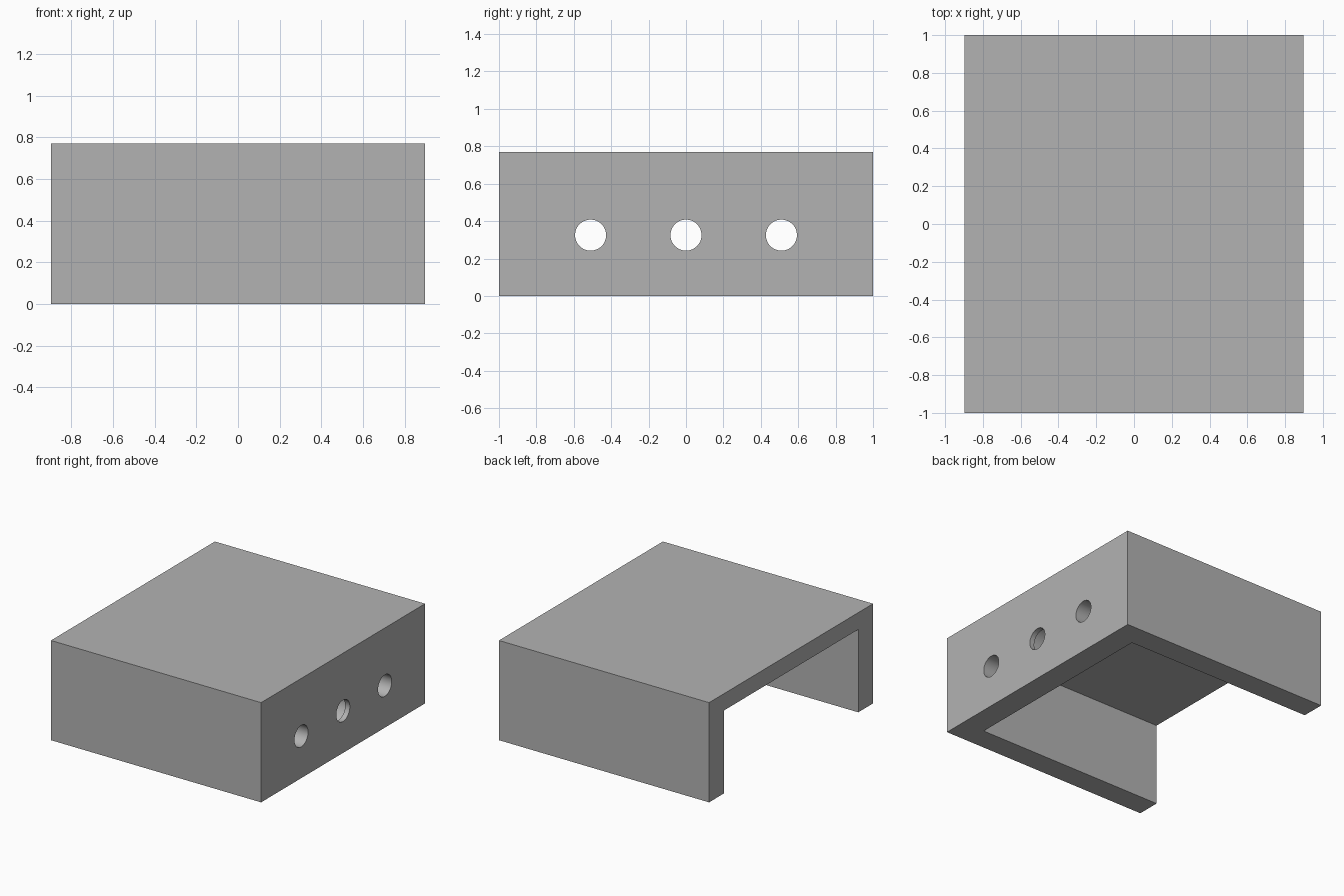
import bpy
import math

if "Cube" in bpy.data.objects:
    bpy.data.objects.remove(bpy.data.objects["Cube"], do_unlink=True)

WIDTH, DEPTH, HEIGHT = 1.795, 2.0, 0.77
WALL, SIDE_WALL, ROOF = 0.18, 0.19, 0.13
HOLE_R, HOLE_Z, HOLE_GAP = 0.083, 0.325, 0.51

grey = bpy.data.materials.new("plain grey")
grey.use_nodes = True
colour = (0.45, 0.45, 0.45, 1)
grey.diffuse_color = colour
grey.node_tree.nodes["Principled BSDF"].inputs["Base Color"].default_value = colour


def box(name, low, high):
    """Box spanning two opposite corners."""
    centre = [(a + b) / 2 for a, b in zip(low, high)]
    bpy.ops.mesh.primitive_cube_add(size=1, location=centre)
    obj = bpy.context.object
    obj.name = name
    obj.scale = [b - a for a, b in zip(low, high)]
    bpy.ops.object.transform_apply(location=True, rotation=False, scale=True)
    obj.data.materials.append(grey)
    return obj


def bore(name, radius, y, x_from, x_to):
    """Round cutter lying along x."""
    bpy.ops.mesh.primitive_cylinder_add(
        vertices=48, radius=radius, depth=x_to - x_from,
        location=((x_from + x_to) / 2, y, HOLE_Z), rotation=(0, math.pi / 2, 0))
    obj = bpy.context.object
    obj.name = name
    obj.data.materials.append(grey)
    return obj


def cut(target, cutter):
    """Subtract the cutter, then discard it."""
    cutter.hide_render = True
    mod = target.modifiers.new("cut", "BOOLEAN")
    mod.operation = "DIFFERENCE"
    mod.solver = "EXACT"
    mod.object = cutter
    bpy.context.view_layer.objects.active = target
    bpy.ops.object.modifier_apply(modifier=mod.name)
    bpy.data.objects.remove(cutter, do_unlink=True)


# Outer block
x, y = WIDTH / 2, DEPTH / 2
cover = box("cover", (-x, -y, 0), (x, y, HEIGHT))

# Cavity, open at the bottom and on one side
inner_x = x - SIDE_WALL
cut(cover, box("cavity", (-x - 0.1, -y + WALL, -0.1),
               (inner_x, y - WALL, HEIGHT - ROOF)))

# Three holes through the closed side wall
for i in (-1, 0, 1):
    cut(cover, bore("hole", HOLE_R, i * HOLE_GAP, inner_x - 0.1, x + 0.1))

# Wider recess behind the middle hole
cut(cover, bore("recess", 0.13, 0, inner_x - 0.1, x - 0.04))

# Smooth bores with crisp edges
bpy.ops.object.select_all(action="DESELECT")
cover.select_set(True)
bpy.context.view_layer.objects.active = cover
bpy.ops.object.shade_smooth_by_angle(angle=math.radians(30))
